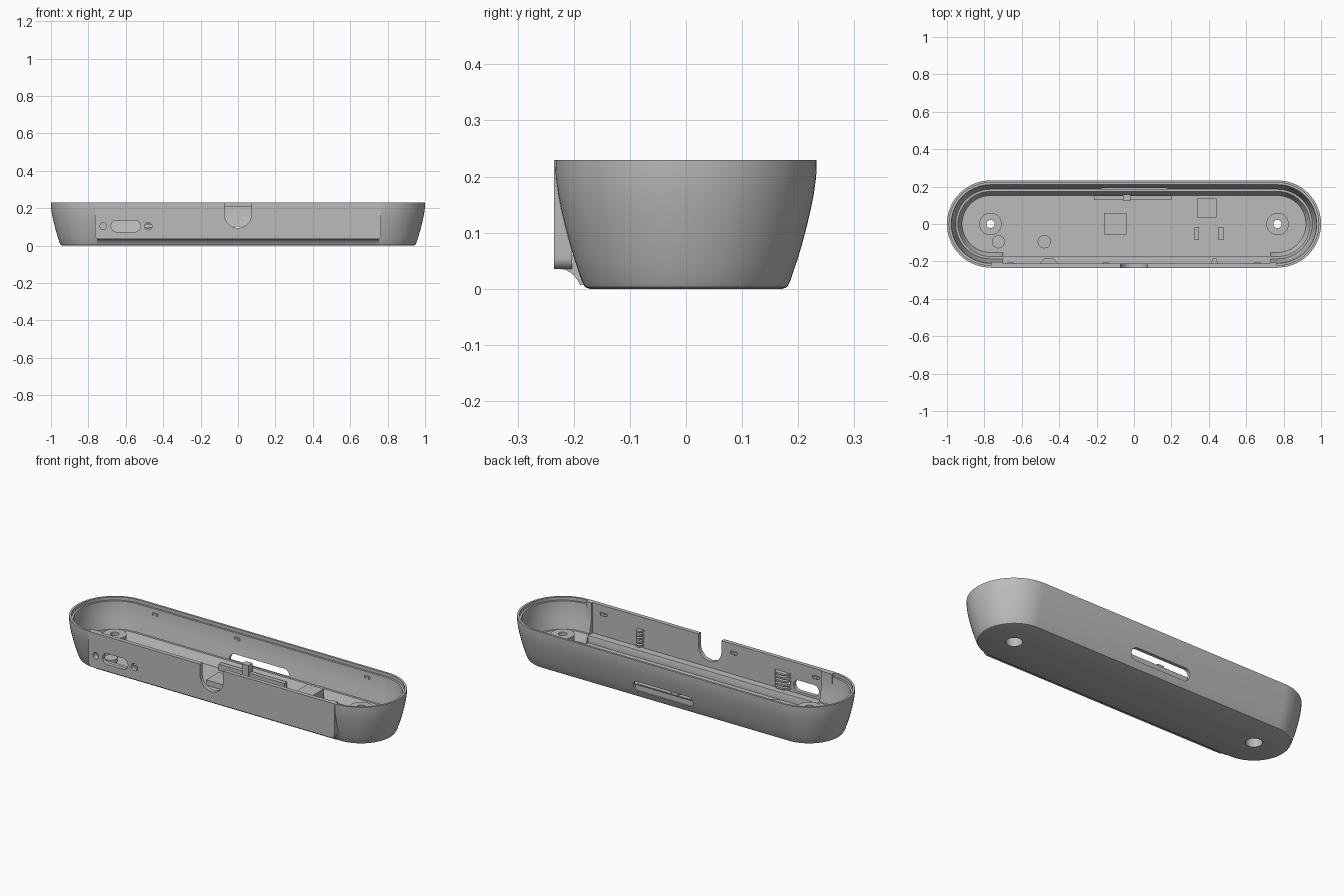
import bpy, bmesh, math
from mathutils import Vector

cube = bpy.data.objects.get("Cube")
if cube:
    bpy.data.objects.remove(cube)

grey = bpy.data.materials.new("matte_grey")
grey.use_nodes = True
colour = (0.5, 0.5, 0.5, 1)
grey.diffuse_color = colour
grey.node_tree.nodes["Principled BSDF"].inputs["Base Color"].default_value = colour

STRAIGHT = 0.767   # half length between the end arc centres
FLOOR = 0.02


def finish(name, bm):
    bmesh.ops.recalc_face_normals(bm, faces=bm.faces)
    mesh = bpy.data.meshes.new(name)
    bm.to_mesh(mesh)
    bm.free()
    mesh.materials.append(grey)
    ob = bpy.data.objects.new(name, mesh)
    bpy.context.collection.objects.link(ob)
    return ob


def stadium(half, r, n=32, cx=0, cy=0):
    """Outline of a slot with round ends."""
    pts = []
    for side in (1, -1):
        for i in range(n + 1):
            a = math.pi * (i / n - 0.5) + (0 if side > 0 else math.pi)
            pts.append((cx + side * half + r * math.cos(a), cy + r * math.sin(a)))
    return pts


def circle(cx, cy, r, n=32):
    return [(cx + r * math.cos(math.tau * i / n), cy + r * math.sin(math.tau * i / n))
            for i in range(n)]


def prism(name, pts, axis, lo, hi):
    """Extrude an outline along x, y or z."""
    place = {"x": lambda p, d: (d, p[0], p[1]),
             "y": lambda p, d: (p[0], d, p[1]),
             "z": lambda p, d: (p[0], p[1], d)}[axis]
    bm = bmesh.new()
    a = [bm.verts.new(place(p, lo)) for p in pts]
    b = [bm.verts.new(place(p, hi)) for p in pts]
    bm.faces.new(a)
    bm.faces.new(b)
    for i in range(len(pts)):
        j = (i + 1) % len(pts)
        bm.faces.new((a[i], a[j], b[j], b[i]))
    return finish(name, bm)


def box(name, x0, x1, y0, y1, z0, z1):
    return prism(name, [(x0, y0), (x1, y0), (x1, y1), (x0, y1)], "z", z0, z1)


def loft(name, profile):
    """Sweep a radius/height profile round the stadium plan."""
    bm = bmesh.new()
    rings = [[bm.verts.new((x, y, z)) for x, y in stadium(STRAIGHT, r)] for r, z in profile]
    for a, b in zip(rings, rings[1:]):
        for i in range(len(a)):
            j = (i + 1) % len(a)
            bm.faces.new((a[i], a[j], b[j], b[i]))
    bm.faces.new(rings[0])
    bm.faces.new(rings[-1])
    return finish(name, bm)


def combine(target, tool, operation):
    mod = target.modifiers.new("cut", "BOOLEAN")
    mod.operation = operation
    mod.solver = "EXACT"
    mod.object = tool
    bpy.context.view_layer.objects.active = target
    bpy.ops.object.modifier_apply(modifier=mod.name)
    bpy.data.objects.remove(tool)


# Shell: outside, stepped rim, inside wall, ledge and floor
shell = loft("shell", [
    (0.172, 0), (0.18, 0.003), (0.185, 0.012), (0.198, 0.05), (0.207, 0.08),
    (0.215, 0.11), (0.222, 0.14), (0.228, 0.17), (0.232, 0.2), (0.233, 0.23),
    (0.221, 0.23), (0.221, 0.212), (0.21, 0.212), (0.207, 0.17), (0.2, 0.13),
    (0.191, 0.09), (0.186, 0.065), (0.174, 0.065), (0.152, FLOOR)])

# Flat front panel with rounded lower corners and a fillet below it
corner = [(0.745 + 0.02 * math.sin(a), 0.055 - 0.02 * math.cos(a))
          for a in [math.pi / 2 * i / 6 for i in range(7)]]
outline = corner + [(0.765, 0.23), (-0.765, 0.23)] + [(-x, z) for x, z in reversed(corner)]
fillet = [(-0.23, 0.036), (-0.215, 0.034), (-0.204, 0.028), (-0.195, 0.018), (-0.188, 0.006),
          (-0.178, 0.01), (-0.181, 0.06), (-0.226, 0.06)]
combine(shell, prism("panel", outline, "y", -0.235, -0.203), "UNION")
combine(shell, prism("panel_fillet", fillet, "x", -0.75, 0.75), "UNION")

# Screw bosses
for side in (-1, 1):
    x = side * STRAIGHT
    combine(shell, prism("boss", circle(x, 0, 0.06), "z", 0.01, 0.125), "UNION")
    combine(shell, prism("screw_hole", circle(x, 0, 0.022), "z", -0.1, 0.2), "DIFFERENCE")
    combine(shell, prism("counterbore", circle(x, 0, 0.042), "z", -0.1, 0.09), "DIFFERENCE")

# Inside front pocket and its straight lower wall
combine(shell, box("pocket", -0.70, 0.73, -0.212, -0.15, 0.06, 0.3), "DIFFERENCE")
combine(shell, box("floor_edge", -0.70, 0.73, -0.17, -0.1, FLOOR, 0.1), "DIFFERENCE")

# Front openings: cable port, two round holes and the top notch
combine(shell, prism("port", stadium(0.048, 0.031, 16, -0.6, 0.104), "y", -0.3, -0.15), "DIFFERENCE")
combine(shell, prism("left_hole", circle(-0.72, 0.104, 0.018), "y", -0.3, -0.205), "DIFFERENCE")
combine(shell, prism("right_hole", circle(-0.48, 0.104, 0.02), "y", -0.3, -0.19), "DIFFERENCE")
notch = [(0.072 * math.cos(a), 0.167 + 0.072 * math.sin(a))
         for a in [math.pi + math.pi * i / 24 for i in range(25)]]
combine(shell, prism("notch", notch + [(0.072, 0.3), (-0.072, 0.3)], "y", -0.3, -0.18), "DIFFERENCE")

# Long recess in the back
combine(shell, prism("back_slot", stadium(0.155, 0.031, 16, 0, 0.07), "y", 0.187, 0.3), "DIFFERENCE")

# Parts standing on the floor
box("back_clip_plate", -0.21, 0.20, 0.128, 0.152, 0.015, 0.055)
box("back_clip_nub", -0.06, -0.02, 0.122, 0.158, 0.015, 0.1)
box("centre_pad", -0.16, -0.04, -0.055, 0.06, 0.015, 0.05)
box("support_block", 0.34, 0.44, 0.035, 0.135, 0.015, 0.087)
for x in (0.335, 0.465):
    box("support_rib", x - 0.0125, x + 0.0125, -0.085, -0.015, 0.015, 0.05)
for x in (-0.725, -0.48):
    prism("round_pad", circle(x, -0.095, 0.035), "z", 0.015, 0.04)

# Ribbed catches on the inside of the front wall
for x, w in ((-0.455, 0.05), (0.43, 0.02)):
    for i in range(5):
        z = 0.07 + i * 0.02
        prism("front_catch", [(x - w, -0.213), (x + w, -0.213), (x + w / 2, -0.185), (x - w / 2, -0.185)],
              "z", z, z + 0.01)

# Snap bumps along the rim
for x in (-0.66, -0.15, 0.66):
    for side in (-1, 1):
        prism("snap_bump", [(x - 0.025, side * 0.214), (x + 0.025, side * 0.214),
                            (x + 0.01, side * 0.202), (x - 0.01, side * 0.202)], "z", 0.175, 0.19)

# Smooth curves, sharp edges
for ob in bpy.data.objects:
    ob.select_set(ob.type == "MESH")
bpy.context.view_layer.objects.active = shell
bpy.ops.object.shade_smooth_by_angle(angle=math.radians(30))
